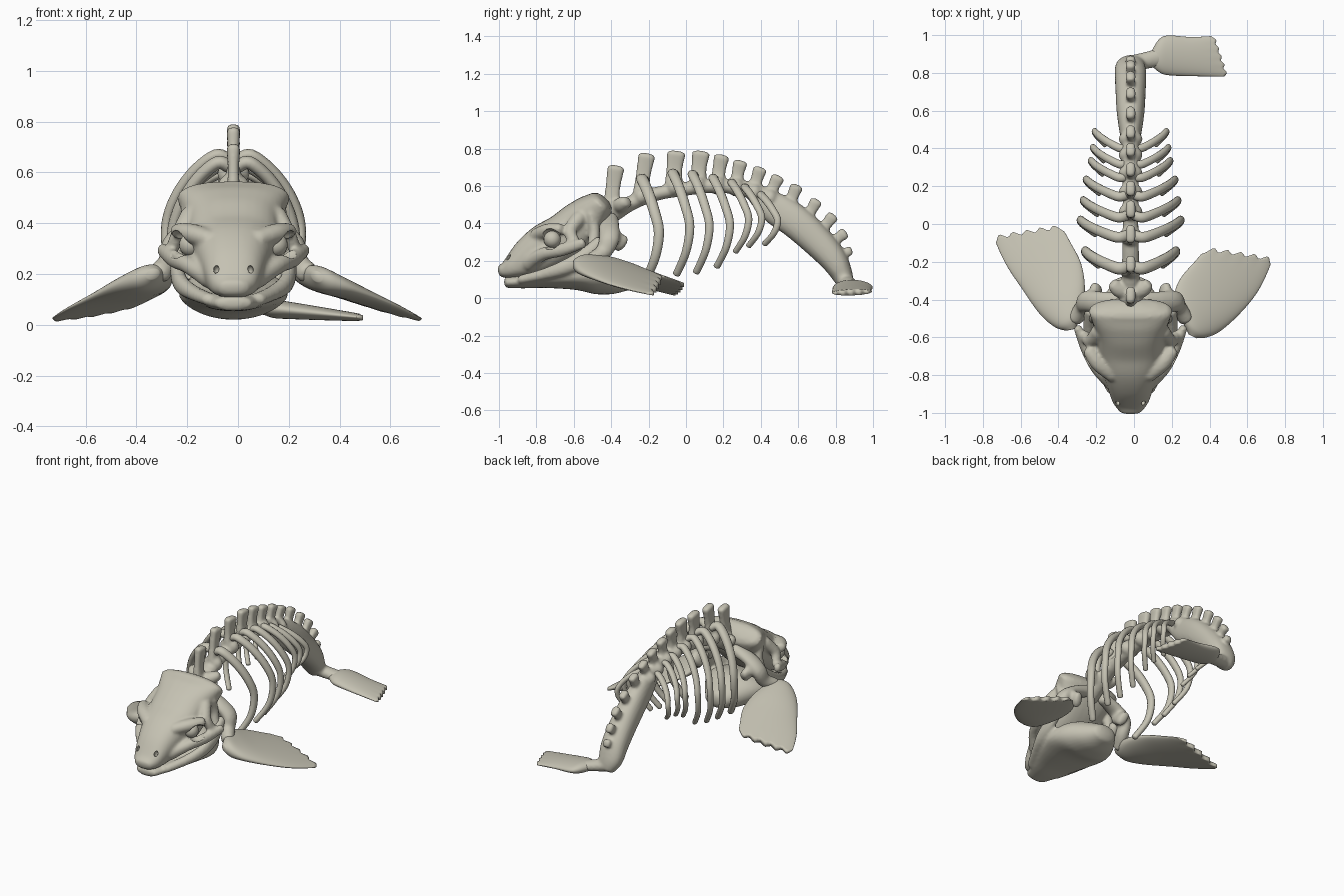
import bpy, bmesh, math
from mathutils import Vector

if "Cube" in bpy.data.objects:
    bpy.data.objects.remove(bpy.data.objects["Cube"])

CX = -0.018  # the body sits slightly off the flipper centre
X, Y = Vector((1, 0, 0)), Vector((0, 1, 0))

bone = bpy.data.materials.new("bone")
bone.use_nodes = True
colour = (0.56, 0.54, 0.45, 1)
bone.diffuse_color = colour
bone.node_tree.nodes["Principled BSDF"].inputs["Base Color"].default_value = colour


def resample(keys, steps):
    """Smooth interpolation through tuples of any length."""
    out = []
    for i in range(len(keys) - 1):
        a, b, c, d = keys[max(i - 1, 0)], keys[i], keys[i + 1], keys[min(i + 2, len(keys) - 1)]
        for s in range(steps):
            t = s / steps
            out.append([q + t / 2 * (r - p + t * (2*p - 5*q + 4*r - w + t * (3*q - p - 3*r + w)))
                        for p, q, r, w in zip(a, b, c, d)])
    return out + [list(keys[-1])]


def skin(bm, rings):
    """Bridge closed rings; return the first and last rows of vertices."""
    rows = [[bm.verts.new(p) for p in ring] for ring in rings]
    n = len(rows[0])
    for lo, hi in zip(rows, rows[1:]):
        for i in range(n):
            bm.faces.new((lo[i], lo[(i + 1) % n], hi[(i + 1) % n], hi[i]))
    return rows[0], rows[-1]


def tube(bm, keys, ref=X, power=2, steps=5, n=16):
    """Rounded bone through (x, y, z, half width along ref, half depth)."""
    path = resample(keys, steps)
    pos = [Vector(k[:3]) for k in path]
    rings = []

    def ring(i, scale, push):
        t = (pos[min(i + 1, len(pos) - 1)] - pos[max(i - 1, 0)]).normalized()
        u = (ref - t * ref.dot(t)).normalized()
        v = t.cross(u)
        a, b = path[i][3] * scale, path[i][4] * scale
        pts = []
        for j in range(n):
            c, s = math.cos(math.tau * j / n), math.sin(math.tau * j / n)
            c = math.copysign(abs(c) ** (2 / power), c)
            s = math.copysign(abs(s) ** (2 / power), s)
            pts.append(pos[i] + t * push + u * a * c + v * b * s)
        rings.append(pts)

    last = len(path) - 1
    caps = [math.radians(d) for d in (75, 50, 25)]
    r0, r1 = min(path[0][3:]) * 0.6, min(path[-1][3:]) * 0.6
    for c in caps:
        ring(0, math.cos(c), -r0 * math.sin(c))
    for i in range(last + 1):
        ring(i, 1, 0)
    for c in reversed(caps):
        ring(last, math.cos(c), r1 * math.sin(c))
    for end in skin(bm, rings):
        bm.faces.new(end)


def ball(bm, centre, r, stretch=(1, 1, 1)):
    made = bmesh.ops.create_uvsphere(bm, u_segments=20, v_segments=12, radius=r)["verts"]
    for v in made:
        v.co = Vector(centre) + Vector([p * q for p, q in zip(v.co, stretch)])


def finish(name, bm, voxel=0):
    bmesh.ops.recalc_face_normals(bm, faces=bm.faces)
    for f in bm.faces:
        f.smooth = True
    mesh = bpy.data.meshes.new(name)
    bm.to_mesh(mesh)
    bm.free()
    mesh.materials.append(bone)
    ob = bpy.data.objects.new(name, mesh)
    bpy.context.collection.objects.link(ob)
    if voxel:
        m = ob.modifiers.new("fuse", 'REMESH')
        m.mode, m.voxel_size, m.use_smooth_shade = 'VOXEL', voxel, True
        m = ob.modifiers.new("soften", 'SMOOTH')
        m.factor, m.iterations = 0.5, 4
    return ob


def fin(name, keys, plane, ripple, side=1):
    """Flat paddle; keys hold front x y, back x y and half thickness."""
    bm = bmesh.new()
    path, rings, n = resample(keys, 6), [], 64
    a, bx, by = plane
    mids = [Vector(((k[0] + k[2]) / 2, (k[1] + k[3]) / 2, 0)) for k in path]
    drift = (mids[-1] - mids[-5]).normalized()
    for i, (fx, fy, kx, ky, th) in enumerate(path):
        half = Vector(((fx - kx) / 2, (fy - ky) / 2, 0))
        reach = max(0, i - len(path) + 5) / 4
        pts = []
        for j in range(n):
            c, s = math.cos(math.tau * j / n), math.sin(math.tau * j / n)
            p = mids[i] + half * c
            # scalloped, round-cornered trailing edge
            p += drift * reach * (ripple * (math.cos(c * math.pi * 5) - 1) - ripple * 1.5 * c ** 8)
            p.z = a + bx * p.x + by * p.y + th * s
            p.x *= side
            pts.append(p)
        rings.append(pts)
    for row in skin(bm, rings):
        bm.faces.new((row[0], row[1], row[-1]))
        bm.faces.new((row[n // 2 - 1], row[n // 2], row[n // 2 + 1]))
        for j in range(1, n // 2 - 1):
            bm.faces.new((row[j], row[j + 1], row[n - j - 1], row[n - j]))
    finish(name, bm)


# Skull: braincase with flared rear collar, brows, cheekbones
skull = bmesh.new()
tube(skull, [(CX, -.985, .145, .065, .035), (CX, -.94, .16, .095, .058), (CX, -.85, .21, .125, .105),
             (CX, -.75, .268, .155, .13), (CX, -.65, .325, .18, .13), (CX, -.56, .4, .185, .125),
             (CX, -.5, .46, .205, .105), (CX, -.46, .5, .222, .08)], power=2.5, n=32)
for s in (-1, 1):
    def at(x, *rest):
        return (CX + s * x, *rest)
    tube(skull, [at(.09, -.79, .335, .05, .04), at(.17, -.735, .36, .045, .04), at(.22, -.67, .37, .035, .03)], Y)
    tube(skull, [at(.1, -.85, .18, .03, .04), at(.175, -.765, .235, .035, .035),
                 at(.235, -.66, .26, .03, .035), at(.28, -.55, .295, .022, .028)])
    tube(skull, [at(.17, -.57, .43, .04, .04), at(.215, -.62, .36, .035, .03), at(.245, -.59, .29, .03, .025)], Y)
    tube(skull, [at(.17, -.51, .45, .03, .04), at(.18, -.49, .36, .03, .03), at(.2, -.5, .27, .03, .03)], Y)
skull = finish("skull", skull, .01)

holes = bmesh.new()
eyes = bmesh.new()
for s in (-1, 1):
    ball(holes, (CX + s * .215, -.72, .315), .058)
    ball(holes, (CX + s * .065, -.935, .21), .018, (.8, 1.3, 1.3))
    ball(eyes, (CX + s * .168, -.715, .315), .046)
cutter = finish("socket_cutter", holes)
cutter.hide_render = True
cutter.hide_viewport = True
cut = skull.modifiers.new("sockets", 'BOOLEAN')
cut.operation, cut.object, cut.solver = 'DIFFERENCE', cutter, 'EXACT'
finish("eyeballs", eyes)

# Lower jaw: smooth bowl with raised lips and two hinge arms
jaw = bmesh.new()
tube(jaw, [(CX, -.955, .085, .075, .03), (CX, -.87, .09, .11, .037), (CX, -.78, .1, .145, .045),
           (CX, -.68, .113, .185, .062), (CX, -.58, .125, .215, .083), (CX, -.48, .125, .2, .103),
           (CX, -.39, .11, .15, .09), (CX, -.31, .1, .09, .06)], power=2.1, n=32)
for s in (-1, 1):
    tube(jaw, [(CX + s * .095, -.88, .1, .03, .025), (CX + s * .155, -.77, .125, .03, .03),
               (CX + s * .205, -.66, .16, .03, .04), (CX + s * .22, -.55, .215, .03, .045),
               (CX + s * .21, -.46, .3, .035, .035)])
finish("lower_jaw", jaw, .01)

# Shoulder bones reaching from neck to flippers
shoulders = bmesh.new()
for s in (-1, 1):
    tube(shoulders, [(CX + s * .07, -.4, .42, .04, .04), (CX + s * .17, -.41, .38, .055, .035),
                     (CX + s * .24, -.41, .32, .055, .04), (CX + s * .255, -.44, .25, .045, .04),
                     (CX + s * .29, -.5, .205, .04, .045)], Y)
    tube(shoulders, [(CX + s * .2, -.42, .34, .045, .035), (CX + s * .18, -.34, .29, .05, .03)], Y)
finish("shoulder_bones", shoulders, .011)

# Backbone: slender core, then heavy tail bone
spine = bmesh.new()
tube(spine, [(CX, -.56, .37, .07, .07), (CX, -.4, .45, .055, .05), (CX, -.28, .515, .048, .04),
             (CX, -.15, .56, .045, .037), (CX, 0, .585, .042, .037), (CX, .15, .6, .042, .037),
             (CX, .3, .59, .044, .042), (CX, .42, .545, .045, .05)])
tube(spine, [(CX, .37, .545, .035, .045), (CX, .47, .485, .055, .084), (CX, .59, .407, .073, .09),
             (CX, .705, .302, .08, .084), (CX, .785, .213, .083, .074), (CX, .828, .14, .08, .06),
             (0, .85, .087, .065, .047)], power=2.3, n=24)
tube(spine, [(-.03, .845, .1, .045, .04), (.06, .865, .08, .045, .037), (.15, .885, .064, .05, .03)], Y)
for s in (-1, 1):  # neck wings
    tube(spine, [(CX, -.36, .48, .045, .04), (CX + s * .06, -.345, .5, .045, .04), (CX + s * .09, -.32, .515, .035, .03)], Y)

# Upright blades: base y z, top y z, half length
blades = [(-.4, .48, -.375, .695, .046), (-.24, .55, -.21, .76, .046), (-.065, .6, -.052, .773, .05),
          (.065, .61, .08, .773, .048), (.17, .61, .19, .753, .042), (.27, .6, .29, .722, .039),
          (.365, .57, .395, .687, .038), (.45, .54, .49, .642, .037), (.55, .47, .59, .593, .036),
          (.64, .4, .695, .515, .034), (.715, .34, .783, .435, .034), (.76, .28, .845, .345, .032),
          (.78, .22, .875, .252, .026)]
for y0, z0, y1, z1, h in blades:
    mid = ((y0 + y1) / 2 - .004, (z0 + z1) / 2)
    tube(spine, [(CX, y0, z0, .036, h), (CX, *mid, .022, h * .85), (CX, y1, z1, .027, h)], power=3, steps=4)
    if y0 < .5:
        ball(spine, (CX, y0, z0 - .005), .058, (1.1, .8, .9))
finish("backbone_and_tail", spine, .009)

# Ribs: root y, crown z, reach, tip z, thickness
ribs = [(-.225, .64, .24, .1, .029), (-.06, .67, .265, .13, .026), (.045, .665, .25, .14, .024),
        (.155, .645, .235, .17, .023), (.255, .62, .21, .25, .021), (.325, .595, .2, .28, .02),
        (.41, .555, .19, .29, .02)]
bend = [(.08, .03, 0), (.27, .005, -.01), (.6, .13, .02), (.87, .32, .055), (1, .53, .08), (.95, .78, .06), (.7, 1, .01)]
cage = bmesh.new()
for y, top, reach, tip, r in ribs:
    for s in (-1, 1):
        tube(cage, [(CX + s * reach * fx, y + dy, top + (tip - top) * fz, r * (1.1 - fz * .3), r * (.9 - fz * .25))
                    for fx, fz, dy in bend], Y, n=12)
finish("ribs", cage)

# Front flippers, each posed differently
fin("front_flipper_left", [(.33, -.605, .29, -.585, .02), (.385, -.6, .25, -.5, .048), (.46, -.565, .215, -.385, .048),
                           (.565, -.47, .245, -.29, .036), (.66, -.35, .33, -.19, .025),
                           (.745, -.175, .39, -.12, .015)], (.227, -.31, -.1), .012)
fin("front_flipper_right", [(.36, -.565, .31, -.555, .02), (.42, -.545, .275, -.47, .05), (.5, -.475, .26, -.34, .05),
                            (.595, -.34, .28, -.21, .036), (.68, -.21, .335, -.1, .025),
                            (.75, -.06, .39, 0, .015)], (.157, -.205, -.2), .012, -1)

# Single tail paddle swept to the left
fin("tail_paddle", [(.1, .83, .09, .91, .025), (.15, .795, .13, .975, .036), (.22, .785, .18, .998, .034),
                    (.35, .782, .3, .99, .026), (.5, .78, .43, .995, .016)], (.077, -.1, 0), .006)
